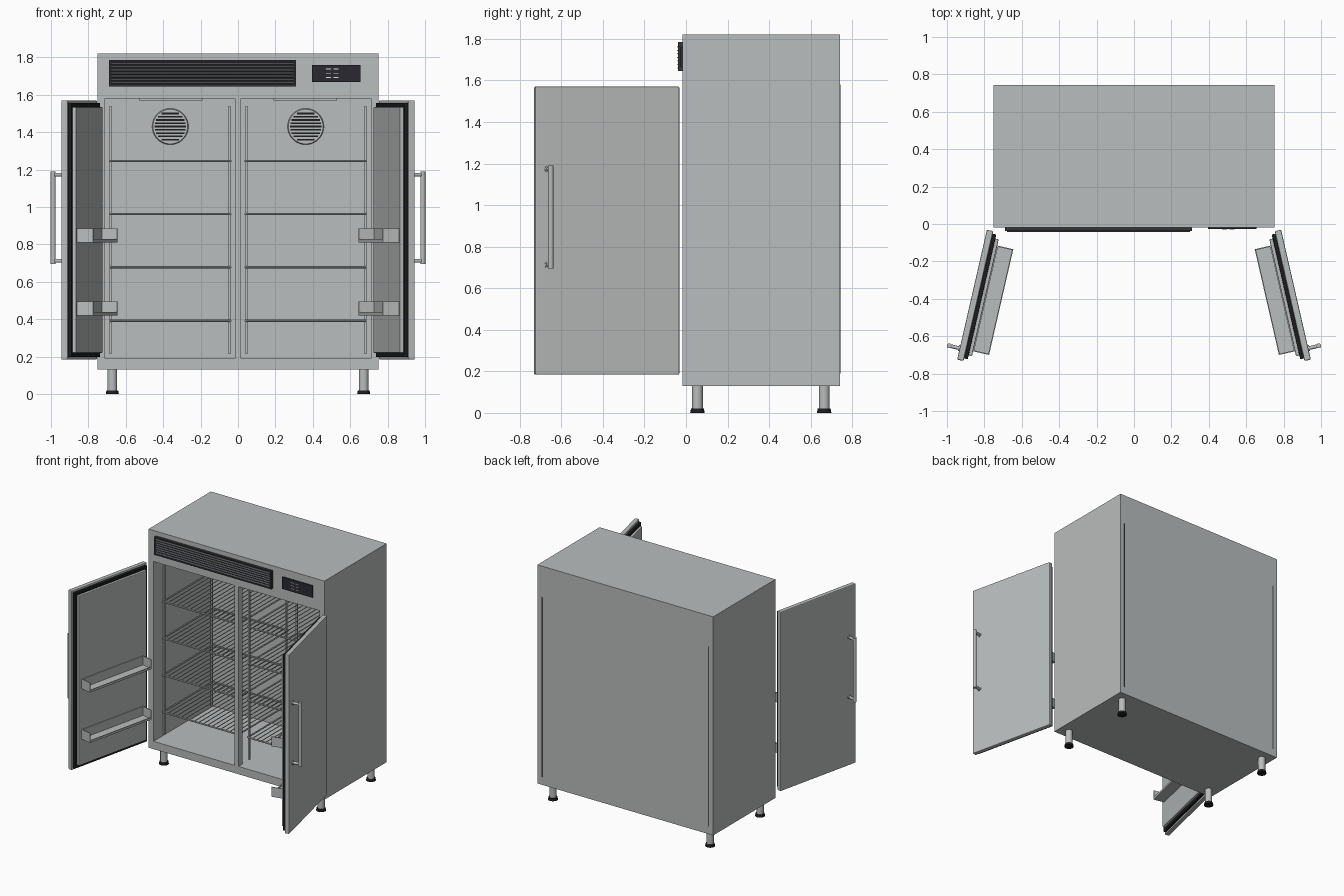
import bpy, bmesh, math
from mathutils import Matrix, Vector

if "Cube" in bpy.data.objects:
    bpy.data.objects.remove(bpy.data.objects["Cube"], do_unlink=True)


def material(name, rgb, rough=0.5):
    m = bpy.data.materials.new(name)
    m.use_nodes = True
    m.diffuse_color = (*rgb, 1)
    node = m.node_tree.nodes["Principled BSDF"]
    node.inputs["Base Color"].default_value = (*rgb, 1)
    node.inputs["Roughness"].default_value = rough
    return m


STEEL = material("brushed steel grey", (0.49, 0.51, 0.51))
BLACK = material("rubber black", (0.012, 0.012, 0.014))
CHARCOAL = material("grille charcoal", (0.035, 0.035, 0.04))
SLAT = material("slat dark grey", (0.075, 0.077, 0.085))
SCREEN = material("screen dark", (0.022, 0.022, 0.03))
LIGHT = material("indicator white", (0.75, 0.78, 0.8))


class Part:
    """Collects boxes and rods into one named mesh."""

    def __init__(self, name, mat, matrix=None):
        self.name, self.mat = name, mat
        self.matrix = matrix or Matrix()
        self.bm = bmesh.new()

    def box(self, x0, x1, y0, y1, z0, z1, tilt=0):
        mid = Vector(((x0 + x1) / 2, (y0 + y1) / 2, (z0 + z1) / 2))
        m = (Matrix.Translation(mid) @ Matrix.Rotation(tilt, 4, "X")
             @ Matrix.Diagonal((x1 - x0, y1 - y0, z1 - z0, 1)))
        bmesh.ops.create_cube(self.bm, size=1, matrix=m)
        return self

    def rod(self, a, b, radius, sides=8, end_radius=None):
        a, b = Vector(a), Vector(b)
        turn = (b - a).to_track_quat("Z", "Y").to_matrix().to_4x4()
        bmesh.ops.create_cone(self.bm, cap_ends=True, segments=sides, radius1=radius,
                              radius2=end_radius or radius, depth=(b - a).length,
                              matrix=Matrix.Translation((a + b) / 2) @ turn)
        return self

    def finish(self, bevel=0, smooth=False):
        self.bm.transform(self.matrix)
        bmesh.ops.recalc_face_normals(self.bm, faces=self.bm.faces)
        mesh = bpy.data.meshes.new(self.name)
        self.bm.to_mesh(mesh)
        self.bm.free()
        mesh.materials.append(self.mat)
        ob = bpy.data.objects.new(self.name, mesh)
        bpy.context.collection.objects.link(ob)
        if bevel:
            mod = ob.modifiers.new("Soft edges", "BEVEL")
            mod.width, mod.segments = bevel, 2
        if smooth:
            bpy.ops.object.select_all(action="DESELECT")
            ob.select_set(True)
            bpy.context.view_layer.objects.active = ob
            bpy.ops.object.shade_smooth_by_angle()
        return ob


# Cabinet shell: a box whose front face is inset and pushed inwards
FRONT, BACK, INNER_BACK = -0.018, 0.742, 0.70
FLOOR, CEILING, SIDE = 0.19, 1.58, 0.71
cabinet = Part("cabinet", STEEL).box(-0.752, 0.752, FRONT, BACK, 0.13, 1.82)
bm = cabinet.bm
bm.normal_update()
face = min(bm.faces, key=lambda f: f.calc_center_median().y)
bmesh.ops.inset_region(bm, faces=[face], thickness=0.03)
for v in face.verts:
    v.co.x = math.copysign(SIDE, v.co.x)
    v.co.z = CEILING if v.co.z > 1 else FLOOR
walls = bmesh.ops.extrude_face_region(bm, geom=[face])["geom"]
for v in walls:
    if isinstance(v, bmesh.types.BMVert):
        v.co.y = INNER_BACK
if face.is_valid:
    bmesh.ops.delete(bm, geom=[face], context="FACES_ONLY")
cabinet.finish()
Part("centre_post", STEEL).box(-0.016, 0.016, FRONT, 0.03, FLOOR, CEILING).finish()

# Seams on the back panel
seams = Part("back_seams", SLAT)
for s in (-1, 1):
    seams.box(s * 0.713 - 0.004, s * 0.713 + 0.004, BACK - 0.002, BACK + 0.002, 0.19, 1.58)
seams.finish()

# Adjustable legs with black feet
for sx, side in ((1, "left"), (-1, "right")):
    for y, end in ((0.055, "front"), (0.665, "back")):
        x = sx * 0.672
        Part(f"{end}_{side}_leg", STEEL).rod((x, y, 0.015), (x, y, 0.135), 0.026, 24).finish(smooth=True)
        Part(f"{end}_{side}_foot", BLACK).rod((x, y, 0), (x, y, 0.02), 0.035, 24, 0.031).finish(smooth=True)

# Ventilation grille with tilted slats
GX0, GX1, GZ0, GZ1 = -0.69, 0.31, 1.645, 1.785
grille = Part("grille_frame", CHARCOAL).box(GX0, GX1, FRONT - 0.006, FRONT, GZ0, GZ1)
for z in (GZ0, GZ1 - 0.01):
    grille.box(GX0, GX1, FRONT - 0.02, FRONT, z, z + 0.01)
for x in (GX0, GX1 - 0.01):
    grille.box(x, x + 0.01, FRONT - 0.02, FRONT, GZ0, GZ1)
grille.finish()
slats = Part("grille_slats", SLAT)
for i in range(7):
    z = GZ0 + 0.019 + i * 0.017
    slats.box(GX0 + 0.01, GX1 - 0.01, FRONT - 0.025, FRONT - 0.003, z - 0.002, z + 0.002, math.radians(30))
slats.finish()

# Control display with small indicator bars
Part("display_panel", SCREEN).box(0.395, 0.655, FRONT - 0.009, FRONT, 1.668, 1.76).finish()
marks = Part("display_indicators", LIGHT)
for x in (0.47, 0.51):
    for z in (1.692, 1.715, 1.738):
        marks.box(x, x + 0.028, FRONT - 0.011, FRONT - 0.008, z - 0.002, z + 0.002)
marks.finish()

# Interior of each compartment: rails, wire shelves, fan and ceiling strip
for s, side in ((1, "left"), (-1, "right")):
    place = Matrix.Diagonal((s, 1, 1, 1))
    rails = Part(f"{side}_shelf_rails", STEEL, place)
    for x in (0.045, 0.682):
        for y in (0.075, 0.655):
            rails.box(x - 0.006, x + 0.006, y - 0.006, y + 0.006, 0.215, 1.54)
    rails.finish()

    for n, z in enumerate((0.392, 0.678, 0.962, 1.246)):
        shelf = Part(f"{side}_wire_shelf_{n + 1}", STEEL, place)
        x0, x1, y0, y1 = 0.04, 0.685, 0.06, 0.67
        for y in (y0, y1):
            shelf.rod((x0, y, z), (x1, y, z), 0.006)
        for x in (x0, x1):
            shelf.rod((x, y0, z), (x, y1, z), 0.006)
        for i in range(1, 17):
            x = x0 + (x1 - x0) * i / 17
            shelf.rod((x, y0, z), (x, y1, z), 0.0035, 6)
        shelf.finish(smooth=True)

    cx, cz, r = 0.362, 1.43, 0.097
    Part(f"{side}_fan_cover", STEEL, place).rod(
        (cx, INNER_BACK, cz), (cx, INNER_BACK - 0.015, cz), r, 40, r - 0.004).finish(smooth=True)
    slits = Part(f"{side}_fan_slits", BLACK, place)
    for i in range(-4, 5):
        dz = i * 0.0175
        half = math.sqrt(0.084 ** 2 - dz ** 2)
        slits.box(cx - half, cx + half, INNER_BACK - 0.018, INNER_BACK - 0.014,
                  cz + dz - 0.0045, cz + dz + 0.0045)
    slits.finish()
    Part(f"{side}_ceiling_strip", STEEL, place).box(0.19, 0.53, 0.05, 0.12, CEILING - 0.01, CEILING).finish()

# Open doors, built in a hinge frame: x outwards, -y from hinge to free edge
LEN, Z0, Z1 = 0.712, 0.184, 1.57
for s, side in ((1, "left"), (-1, "right")):
    place = (Matrix.Diagonal((s, 1, 1, 1)) @ Matrix.Translation((0.733, -0.043, 0))
             @ Matrix.Rotation(math.radians(12.9), 4, "Z"))
    Part(f"{side}_door", STEEL, place).box(0.02, 0.055, -LEN, 0, Z0, Z1).finish(bevel=0.006)
    Part(f"{side}_door_gasket", BLACK, place).box(
        0.0, 0.022, 0.014 - LEN, -0.014, Z0 + 0.014, Z1 - 0.014).finish(bevel=0.003)
    Part(f"{side}_door_liner", STEEL, place).box(
        -0.018, 0.01, 0.036 - LEN, -0.036, Z0 + 0.036, Z1 - 0.036).finish(bevel=0.005)

    # Door trays: floor, back, raised ends and a low lip
    for n, z in enumerate((0.42, 0.81)):
        a, b, y0, y1, t = -0.106, -0.017, -0.65, -0.07, 0.006
        tray = Part(f"{side}_door_tray_{n + 1}", STEEL, place)
        tray.box(a, b, y0, y1, z, z + t)
        tray.box(b - t, b, y0, y1, z, z + 0.075)
        tray.box(a, a + t, y0, y1, z, z + 0.018)
        for y in (y0, y1 - t):
            tray.box(a, b, y, y + t, z, z + 0.075)
        tray.finish()

    # Bar handle on two posts
    hx, hy = 0.113, -0.65
    handle = Part(f"{side}_door_handle", STEEL, place).rod((hx, hy, 0.695), (hx, hy, 1.19), 0.013, 20)
    for z in (0.712, 1.173):
        handle.rod((0.05, hy, z), (hx, hy, z), 0.01, 16)
        handle.rod((0.05, hy, z), (0.062, hy, z), 0.016, 16)
    handle.finish(smooth=True)
